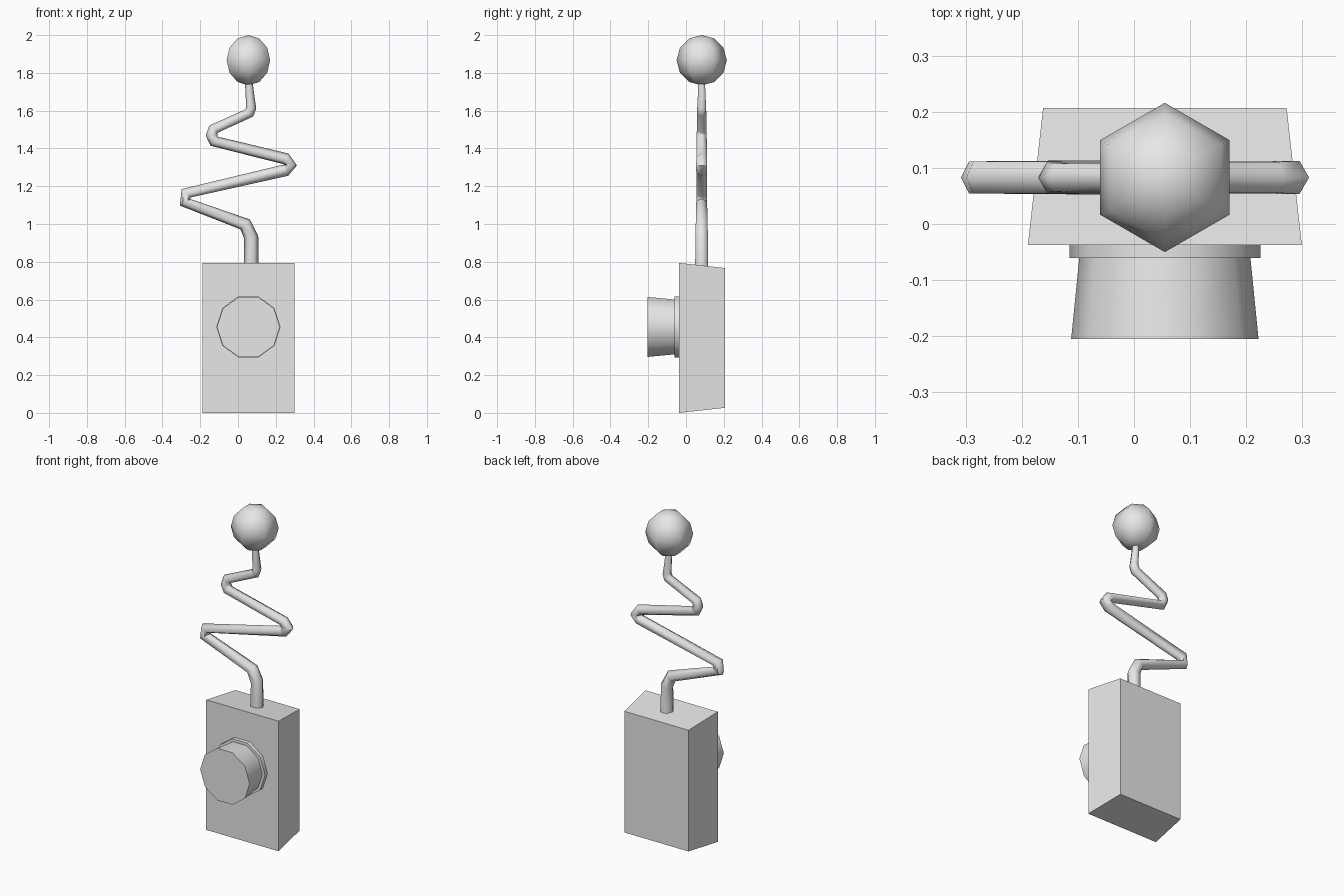
import bpy
import bmesh
import math
from mathutils import Vector

old = bpy.data.objects.get("Cube")
if old:
    bpy.data.objects.remove(old, do_unlink=True)

GREY = (0.8, 0.8, 0.8, 1)
grey = bpy.data.materials.new("plain grey")
grey.use_nodes = True
grey.diffuse_color = GREY
grey.node_tree.nodes["Principled BSDF"].inputs["Base Color"].default_value = GREY

CX = 0.055      # shared centre line of body, button and tip
WIRE_Y = 0.083  # depth of the antenna


def finish(name, bm, smooth_angle=None):
    bmesh.ops.recalc_face_normals(bm, faces=bm.faces[:])
    mesh = bpy.data.meshes.new(name)
    bm.to_mesh(mesh)
    bm.free()
    mesh.materials.append(grey)
    obj = bpy.data.objects.new(name, mesh)
    bpy.context.collection.objects.link(obj)
    if smooth_angle:
        bpy.ops.object.select_all(action="DESELECT")
        obj.select_set(True)
        bpy.context.view_layer.objects.active = obj
        bpy.ops.object.shade_smooth_by_angle(angle=math.radians(smooth_angle))
    return obj


def skin(bm, rings):
    """Bridge rings of points with quads and cap both ends."""
    loops = [[bm.verts.new(p) for p in ring] for ring in rings]
    n = len(loops[0])
    for a, b in zip(loops, loops[1:]):
        for i in range(n):
            j = (i + 1) % n
            bm.faces.new((a[i], a[j], b[j], b[i]))
    bm.faces.new(loops[0])
    bm.faces.new(loops[-1])


def circle(centre, u, v, radius, sides):
    angles = [math.tau * k / sides for k in range(sides)]
    return [centre + radius * (u * math.cos(a) + v * math.sin(a)) for a in angles]


X, Y, Z = Vector((1, 0, 0)), Vector((0, 1, 0)), Vector((0, 0, 1))


# Body: box tapering towards the back
def rectangle(y, half_x, half_z):
    corners = ((-1, -1), (1, -1), (1, 1), (-1, 1))
    return [Vector((CX + sx * half_x, y, 0.397 + sz * half_z)) for sx, sz in corners]


bm = bmesh.new()
skin(bm, [rectangle(-0.037, 0.244, 0.397), rectangle(0.207, 0.217, 0.37)])
finish("body", bm)


# Button and its collar: ten-sided discs facing the front
def disc(name, stations):
    bm = bmesh.new()
    skin(bm, [circle(Vector((CX, y, 0.455)), X, Z, r, 10) for y, r in stations])
    finish(name, bm, 40)


disc("button_collar", [(-0.03, 0.17), (-0.061, 0.17)])
disc("button", [(-0.055, 0.152), (-0.205, 0.167)])

# Antenna: tapering six-sided zigzag wire, as (x, z, radius)
path = [
    (0.07, 0.75, 0.040), (0.07, 0.93, 0.038), (0.038, 0.998, 0.036),
    (-0.28, 1.115, 0.033), (-0.274, 1.163, 0.033),
    (0.25, 1.284, 0.033), (0.278, 1.312, 0.034), (0.25, 1.346, 0.032),
    (-0.125, 1.438, 0.031), (-0.14, 1.47, 0.031), (-0.13, 1.502, 0.029),
    (0.06, 1.588, 0.028), (0.07, 1.615, 0.027), (0.055, 1.77, 0.019),
]
points = [Vector((x, WIRE_Y, z)) for x, z, r in path]
rings = []
for i, (p, step) in enumerate(zip(points, path)):
    into = (p - points[i - 1]).normalized() if i else Vector()
    out = (points[i + 1] - p).normalized() if i + 1 < len(points) else Vector()
    tangent = (into + out).normalized()
    rings.append(circle(p, tangent.cross(Y), Y, step[2], 6))
bm = bmesh.new()
skin(bm, rings)
finish("antenna_wire", bm, 65)

# Ball on the antenna tip
bm = bmesh.new()
bmesh.ops.create_uvsphere(bm, u_segments=6, v_segments=6, radius=0.133)
bmesh.ops.translate(bm, verts=bm.verts[:], vec=(CX, WIRE_Y, 1.867))
finish("antenna_ball", bm, 65)
